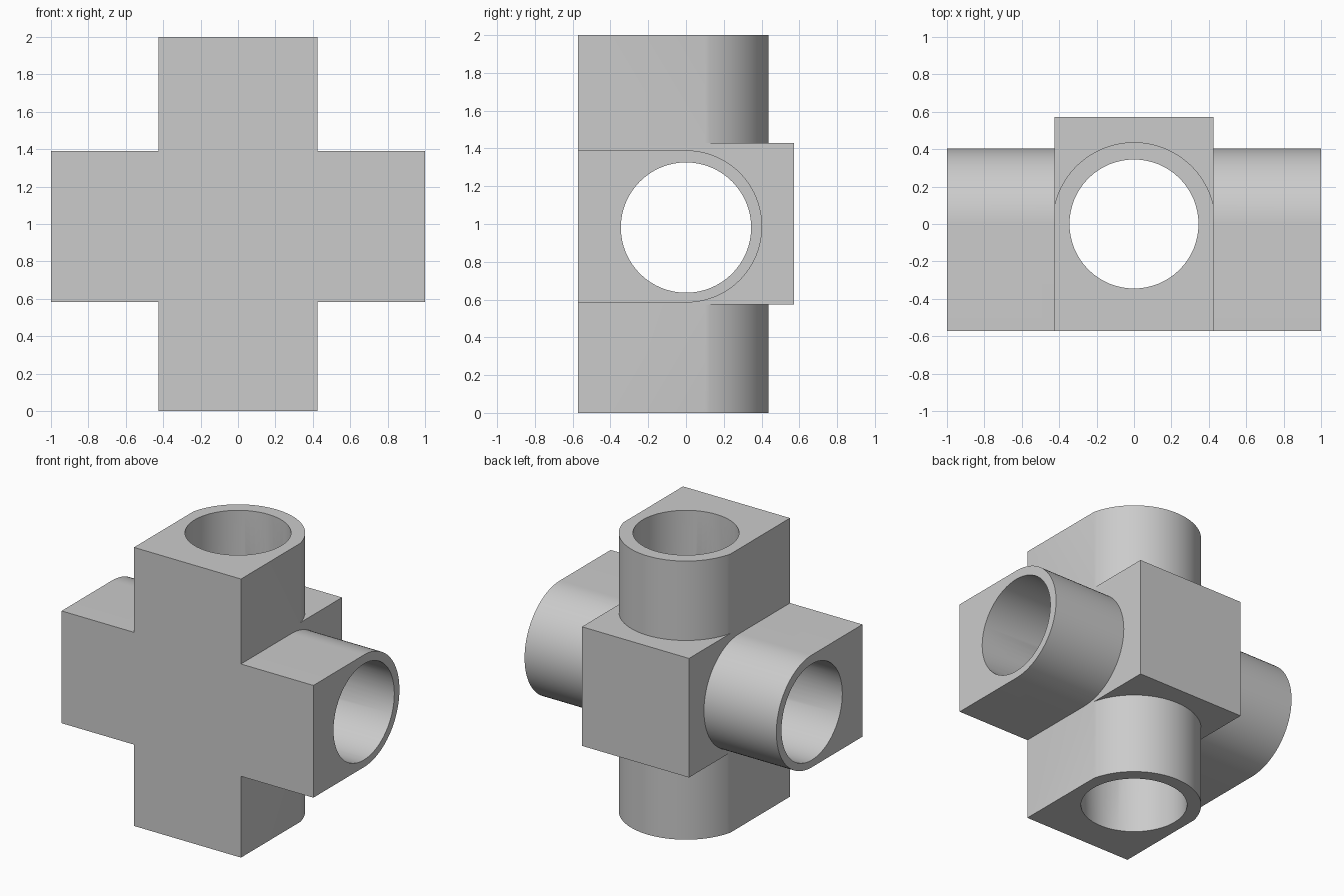
import bpy, bmesh
from math import pi, sin, cos, asin, sqrt

old = bpy.data.objects.get("Cube")
if old:
    bpy.data.objects.remove(old, do_unlink=True)

HALF = 0.425        # half width of the upright arm and hub
FRONT = -0.573      # shared flat front
BACK = 0.573        # back of the hub
AXIS_Z = 0.987      # height of the cross arm's axis
BORE = 0.345

grey = bpy.data.materials.new("grey")
grey.use_nodes = True
grey.diffuse_color = (0.6, 0.6, 0.6, 1)
grey.node_tree.nodes["Principled BSDF"].inputs["Base Color"].default_value = (0.6, 0.6, 0.6, 1)


def extrude(name, profile, place, start, end):
    """Prism from a 2D profile; place maps (u, v, along) to xyz."""
    bm = bmesh.new()
    rings = [[bm.verts.new(place(u, v, t)) for u, v in profile] for t in (start, end)]
    n = len(profile)
    for i in range(n):
        j = (i + 1) % n
        bm.faces.new((rings[0][i], rings[0][j], rings[1][j], rings[1][i]))
    for ring in rings:
        bm.faces.new(ring)
    bmesh.ops.recalc_face_normals(bm, faces=bm.faces)
    mesh = bpy.data.meshes.new(name)
    bm.to_mesh(mesh)
    bm.free()
    mesh.materials.append(grey)
    obj = bpy.data.objects.new(name, mesh)
    bpy.context.collection.objects.link(obj)
    return obj


def arc(radius, a0, a1, steps):
    return [(radius * cos(a0 + (a1 - a0) * i / steps),
             radius * sin(a0 + (a1 - a0) * i / steps)) for i in range(steps + 1)]


def arch(half, radius):
    """Square front corners with a rounded back."""
    a = asin(sqrt(max(radius ** 2 - half ** 2, 0)) / radius)
    return [(-half, FRONT), (half, FRONT)] + arc(radius, a, pi - a, 48)


def upright(u, v, t):
    return (u, v, t)


def across(u, v, t):
    return (t, v, AXIS_Z + u)


def combine(target, tool, operation):
    mod = target.modifiers.new(tool.name, 'BOOLEAN')
    mod.operation = operation
    mod.solver = 'EXACT'
    mod.object = tool
    bpy.context.view_layer.objects.active = target
    bpy.ops.object.modifier_apply(modifier=mod.name)
    bpy.data.objects.remove(tool, do_unlink=True)


# Outer body: upright arm, cross arm and square hub
body = extrude("pipe_cross", arch(HALF, 0.437), upright, 0, 2)
hub_profile = [(-HALF, FRONT), (HALF, FRONT), (HALF, BACK), (-HALF, BACK)]
combine(body, extrude("hub", hub_profile, upright, 0.575, 1.43), 'UNION')
combine(body, extrude("cross_arm", arch(0.403, 0.403), across, -1, 1), 'UNION')

# Round bores through both arms
circle = arc(BORE, 0, 2 * pi, 64)[:-1]
for name, place, start, end in (("upright_bore", upright, -0.1, 2.1),
                                ("cross_bore", lambda u, v, t: (t, v, AXIS_Z - 0.006 + u), -1.1, 1.1)):
    combine(body, extrude(name, circle, place, start, end), 'DIFFERENCE')

# Smooth curved walls, sharp edges
bpy.ops.object.select_all(action='DESELECT')
body.select_set(True)
bpy.context.view_layer.objects.active = body
bpy.ops.object.shade_smooth_by_angle(angle=0.5)
